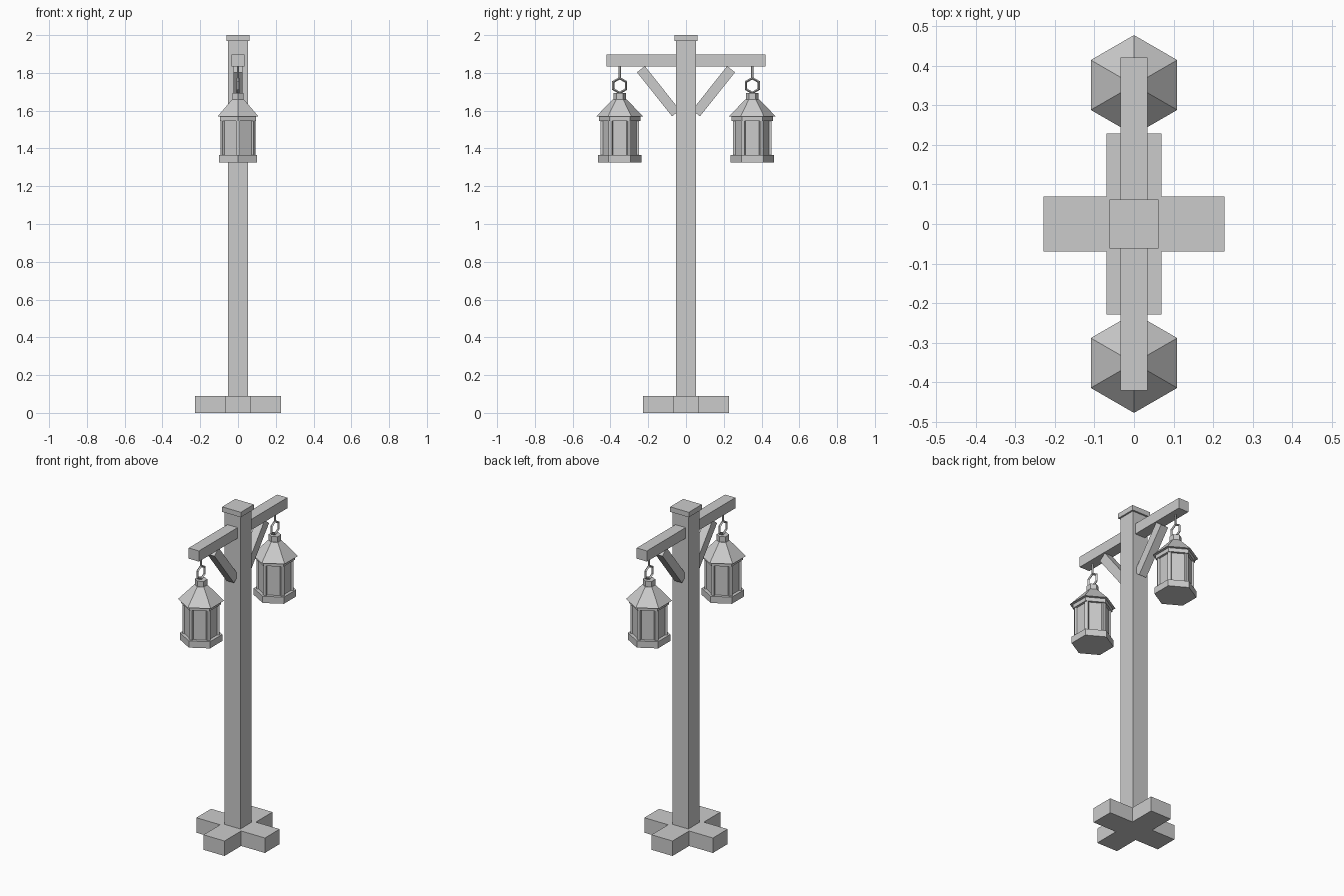
import bpy, bmesh
from math import sin, cos, pi, atan2
from mathutils import Matrix

if "Cube" in bpy.data.objects:
    bpy.data.objects.remove(bpy.data.objects["Cube"])


def box(name, center, size, rot=(0, 0, 0)):
    bpy.ops.mesh.primitive_cube_add(size=1, location=center, rotation=rot)
    o = bpy.context.object
    o.name = name
    o.scale = size
    return o


def frustum(name, y, z0, z1, r0, r1, sides=6):
    # first vertex points along +y
    bpy.ops.mesh.primitive_cone_add(vertices=sides, radius1=r0, radius2=r1, depth=z1 - z0,
                                    location=(0, y, (z0 + z1) / 2))
    bpy.context.object.name = name
    return bpy.context.object


def cross(name, length, width, height):
    a, b = length, width
    pts = [(b, b), (b, a), (-b, a), (-b, b), (-a, b), (-a, -b),
           (-b, -b), (-b, -a), (b, -a), (b, -b), (a, -b), (a, b)]
    bm = bmesh.new()
    face = bm.faces.new([bm.verts.new((x, y, 0)) for x, y in pts])
    new = bmesh.ops.extrude_face_region(bm, geom=[face])["geom"]
    bmesh.ops.translate(bm, vec=(0, 0, height),
                        verts=[v for v in new if isinstance(v, bmesh.types.BMVert)])
    bmesh.ops.recalc_face_normals(bm, faces=bm.faces)
    me = bpy.data.meshes.new(name)
    bm.to_mesh(me)
    bm.free()
    o = bpy.data.objects.new(name, me)
    bpy.context.collection.objects.link(o)


# Foot, post, cap and crossbar
cross("base_cross", 0.228, 0.07, 0.09)
box("post", (0, 0, 1.03), (0.104, 0.104, 1.90))
box("post_cap", (0, 0, 1.985), (0.124, 0.124, 0.03))
box("crossbar", (0, 0, 1.865), (0.068, 0.84, 0.064))

for s, side in ((-1, "left"), (1, "right")):
    # Diagonal brace
    box(f"brace_{side}", (0, s * 0.146, 1.703), (0.05, 0.053, 0.298),
        (-s * atan2(35, 44), 0, 0))

    # Hanging rod and six-sided ring
    y = s * 0.351
    frustum(f"hook_rod_{side}", y, 1.768, 1.84, 0.006, 0.006)
    bpy.ops.mesh.primitive_torus_add(major_segments=6, minor_segments=4, major_radius=0.039,
                                     minor_radius=0.007, location=(0, y, 1.733),
                                     rotation=(0, pi / 2, 0))
    bpy.context.object.name = f"hook_ring_{side}"

    # Lantern: base, glass, rim, roof, top knob
    frustum(f"lantern_base_{side}", y, 1.325, 1.365, 0.116, 0.116)
    frustum(f"lantern_glass_{side}", y, 1.36, 1.55, 0.094, 0.094)
    frustum(f"lantern_rim_{side}", y, 1.545, 1.57, 0.109, 0.109)
    frustum(f"lantern_roof_{side}", y, 1.568, 1.66, 0.126, 0.036)
    frustum(f"lantern_knob_{side}", y, 1.655, 1.693, 0.034, 0.034)

    # Corner bars of the lantern
    for k in range(6):
        a = pi / 2 + k * pi / 3
        box(f"lantern_bar_{side}_{k}", (0.091 * cos(a), y + 0.091 * sin(a), 1.455),
            (0.02, 0.02, 0.19), (0, 0, a))
